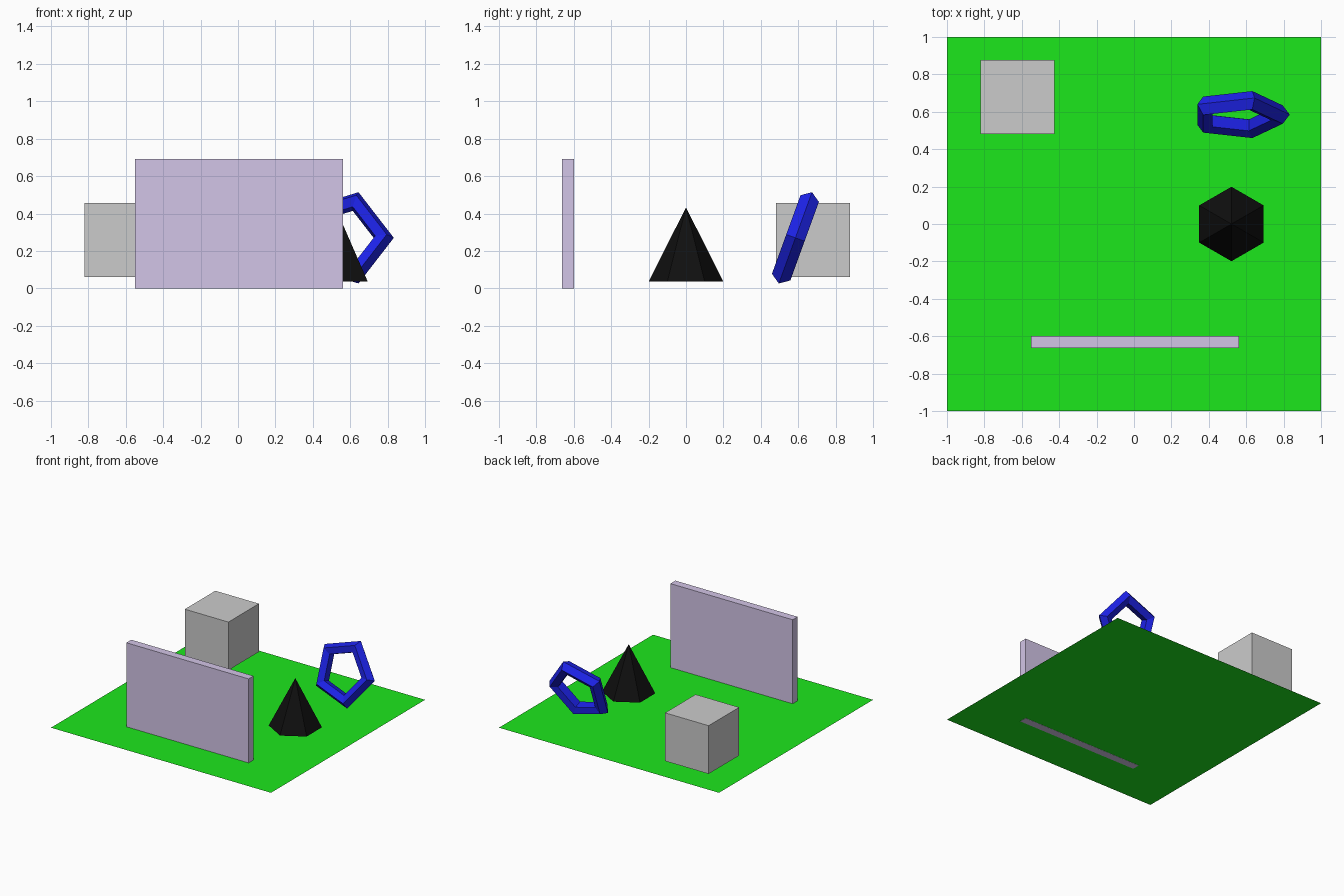
import bpy
import math

if "Cube" in bpy.data.objects:
    bpy.data.objects.remove(bpy.data.objects["Cube"])


def finish(name, color=None):
    obj = bpy.context.object
    obj.name = name
    if color:
        mat = bpy.data.materials.new(name + "_material")
        mat.diffuse_color = (*color, 1.0)
        mat.use_nodes = True
        mat.node_tree.nodes["Principled BSDF"].inputs["Base Color"].default_value = mat.diffuse_color
        obj.data.materials.append(mat)
    return obj


def box(name, center, size, color=None):
    bpy.ops.mesh.primitive_cube_add(size=1, location=center)
    obj = finish(name, color)
    obj.scale = size
    bpy.ops.object.transform_apply(location=False, rotation=False, scale=True)
    return obj


# Flat square ground, just above the underside of the wall
bpy.ops.mesh.primitive_plane_add(size=2, location=(0, 0, 0.001))
finish("floor", (0.012, 0.8, 0.012))

# Thin upright wall at the front
box("wall", (0.006, -0.632, 0.3455), (1.111, 0.064, 0.691), (0.65, 0.56, 0.8))

# Grey cube hovering slightly over the floor
box("cube", (-0.622, 0.679, 0.259), (0.396, 0.396, 0.396))

# Six-sided black cone
bpy.ops.mesh.primitive_cone_add(vertices=6, radius1=0.199, radius2=0, depth=0.396,
                                location=(0.521, 0, 0.235))
finish("cone", (0.005, 0.005, 0.005))

# Five-sided ring leaning back
bpy.ops.mesh.primitive_torus_add(major_segments=5, minor_segments=5,
                                 major_radius=0.218, minor_radius=0.055,
                                 location=(0.56, 0.585, 0.27),
                                 rotation=(math.radians(70), 0, 0))
finish("ring", (0.012, 0.016, 0.8))
